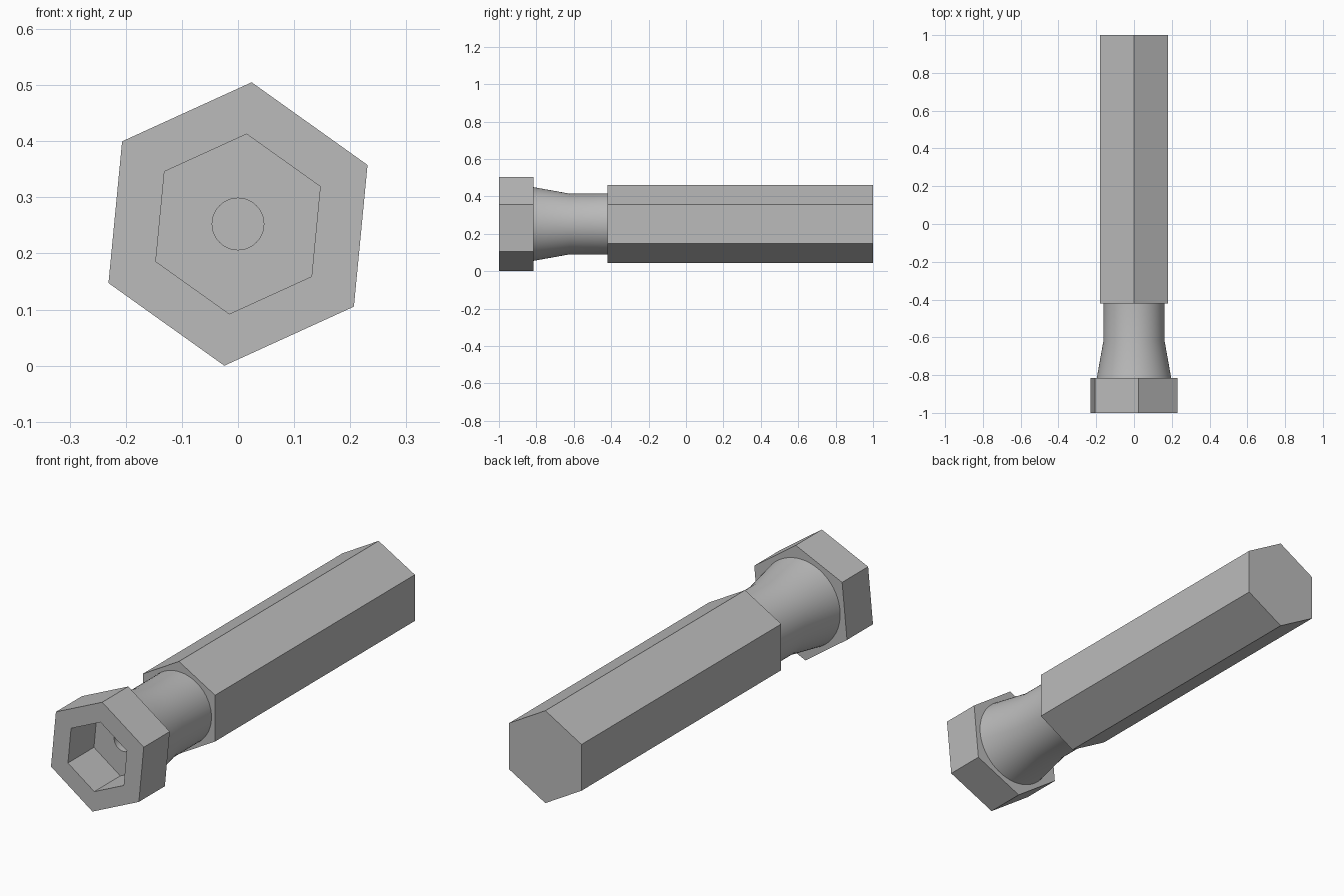
import bpy
import bmesh
from math import cos, sin, pi, radians

default = bpy.data.objects.get("Cube")
if default:
    bpy.data.objects.remove(default, do_unlink=True)

AXIS_Z = 0.2525
HEAD_BACK = -0.815
SHAFT_FRONT = -0.42

steel = bpy.data.materials.new("plain grey steel")
steel.use_nodes = True
steel.diffuse_color = (0.5, 0.5, 0.5, 1)
steel.node_tree.nodes["Principled BSDF"].inputs["Base Color"].default_value = (0.5, 0.5, 0.5, 1)


def loft(name, profile, sides, turn=0.0, ring_shaped=False):
    """Sweep (radius, y) profile points around the long axis."""
    bm = bmesh.new()
    rings = []
    for r, y in profile:
        angles = [turn + 2 * pi * i / sides for i in range(sides)]
        rings.append([bm.verts.new((r * cos(a), y, AXIS_Z + r * sin(a))) for a in angles])
    pairs = list(zip(rings, rings[1:]))
    if ring_shaped:
        pairs.append((rings[-1], rings[0]))
    else:
        bm.faces.new(rings[0])
        bm.faces.new(rings[-1])
    for a, b in pairs:
        for i in range(sides):
            j = (i + 1) % sides
            bm.faces.new((a[i], a[j], b[j], b[i]))
    bmesh.ops.recalc_face_normals(bm, faces=bm.faces)
    mesh = bpy.data.meshes.new(name)
    bm.to_mesh(mesh)
    bm.free()
    mesh.materials.append(steel)
    obj = bpy.data.objects.new(name, mesh)
    bpy.context.collection.objects.link(obj)
    return obj


# Hexagonal head with a through socket; the neck closes its floor
loft("socket_head",
     [(0.2537, HEAD_BACK), (0.2537, -1), (0.161, -1), (0.161, HEAD_BACK)],
     6, radians(24.5), ring_shaped=True)

# Round flared neck with a blind centre hole
neck = loft("flared_neck",
            [(0.046, -0.6), (0.046, HEAD_BACK), (0.197, HEAD_BACK),
             (0.162, -0.62), (0.162, SHAFT_FRONT + 0.01)], 64)

# Hexagonal shaft, one edge pointing up
loft("hex_shaft", [(0.208, SHAFT_FRONT), (0.208, 1)], 6, radians(30))

# Smooth the round neck, keeping its rims sharp
bpy.ops.object.select_all(action='DESELECT')
neck.select_set(True)
bpy.context.view_layer.objects.active = neck
bpy.ops.object.shade_smooth_by_angle(angle=radians(30))
